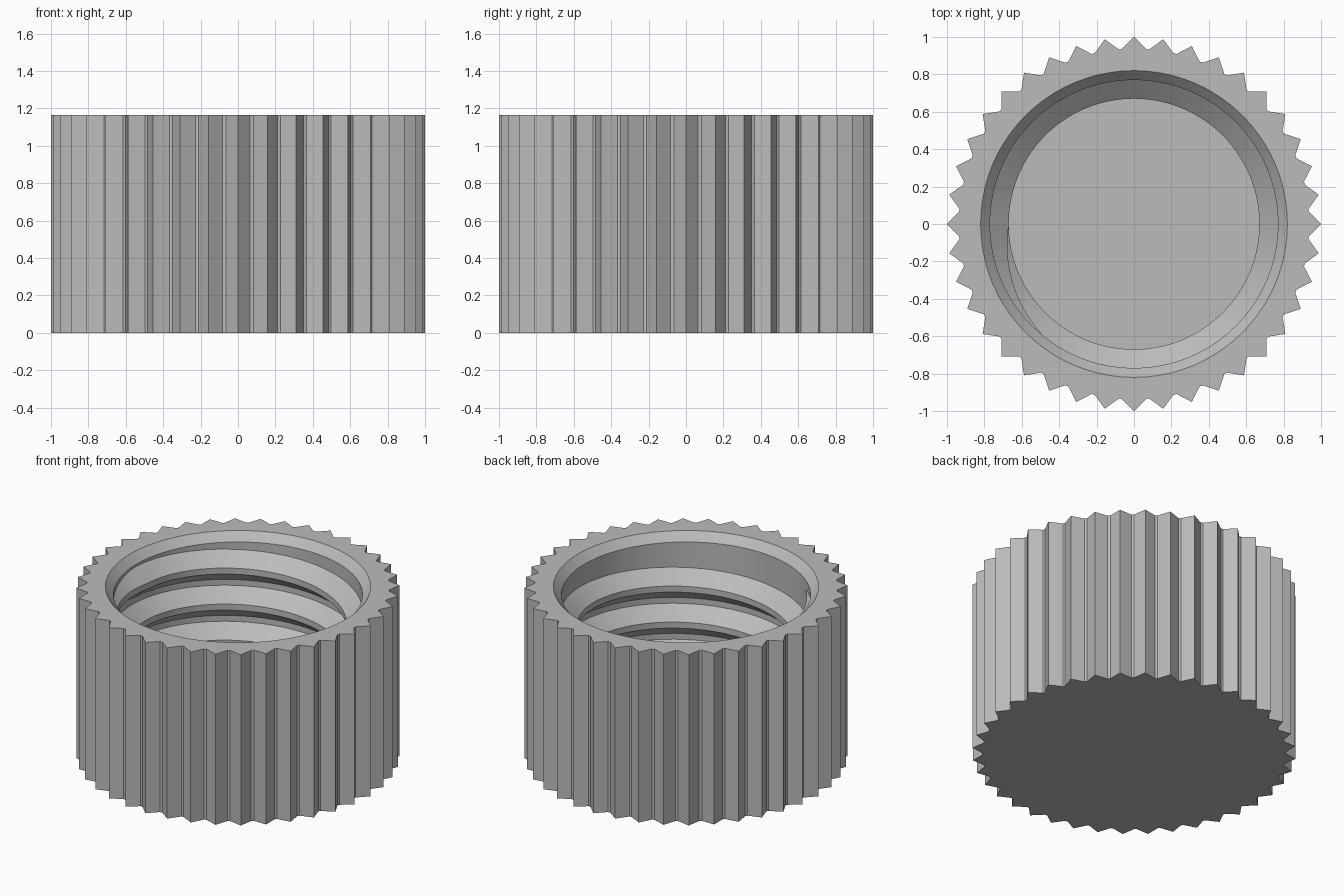
import bpy
import bmesh
import math

if "Cube" in bpy.data.objects:
    bpy.data.objects.remove(bpy.data.objects["Cube"])

HEIGHT, TEETH = 1.165, 40
BORE, CREST, FLOOR = 0.77, 0.67, 0.15
PITCH = 0.246

grey = bpy.data.materials.new("plain grey")
grey.use_nodes = True
colour = (0.5, 0.5, 0.5, 1)
grey.diffuse_color = colour
grey.node_tree.nodes["Principled BSDF"].inputs["Base Color"].default_value = colour


def finish(bm, name):
    bmesh.ops.recalc_face_normals(bm, faces=bm.faces)
    mesh = bpy.data.meshes.new(name)
    bm.to_mesh(mesh)
    bm.free()
    mesh.materials.append(grey)
    obj = bpy.data.objects.new(name, mesh)
    bpy.context.collection.objects.link(obj)
    bpy.ops.object.select_all(action="DESELECT")
    obj.select_set(True)
    bpy.context.view_layer.objects.active = obj
    bpy.ops.object.shade_smooth_by_angle(angle=math.radians(25))


def skin(bm, a, b, closed=True):
    n = len(a)
    for i in range(n if closed else n - 1):
        j = (i + 1) % n
        bm.faces.new((a[i], a[j], b[j], b[i]))


def polar(bm, radius, angle, z):
    return bm.verts.new((radius * math.cos(angle), radius * math.sin(angle), z))


# Cap body: right-angled grip teeth outside, chamfered blind bore inside
bm = bmesh.new()
flank = math.radians(4)
valley = 1 / (math.cos(flank) + math.sin(flank))
corners = []
for t in range(TEETH):
    mid = math.tau * t / TEETH
    corners += [(mid - flank, valley), (mid, 1.0), (mid + flank, valley)]


def toothed(z):
    return [polar(bm, r, a, z) for a, r in corners]


def circle(radius, z):
    return [polar(bm, radius, a, z) for a, r in corners]


rings = [toothed(0), toothed(HEIGHT), circle(0.82, HEIGHT),
         circle(BORE, HEIGHT - 0.055), circle(BORE, FLOOR)]
for lower, upper in zip(rings, rings[1:]):
    skin(bm, lower, upper)
bm.faces.new(rings[0])
bm.faces.new(rings[-1])
finish(bm, "cap_body")

# Internal right-hand thread, fading into the wall at its upper end
bm = bmesh.new()
STEPS = 120
start, end = math.radians(230), math.radians(180)
fade = start - end
top_z = 0.9625 + PITCH * (230 - 135) / 360
turns = (top_z - FLOOR - 0.02) / PITCH
sections = []
for i in range(int(turns * STEPS) + 1):
    drop = math.tau * i / STEPS
    angle = start - drop
    z = top_z - PITCH * i / STEPS
    k = min(1.0, 0.02 + drop / fade)
    depth = (BORE - CREST) * k
    half = 0.0205 + 0.083 * k
    root = BORE + 0.005
    profile = [(root, half + 0.004), (BORE - depth, 0.0205),
               (BORE - depth, -0.0205), (root, -half - 0.004)]
    sections.append([polar(bm, r, angle, z + dz) for r, dz in profile])
for a, b in zip(sections, sections[1:]):
    skin(bm, a, b)
bm.faces.new(sections[0])
bm.faces.new(sections[-1])
finish(bm, "inner_thread")
